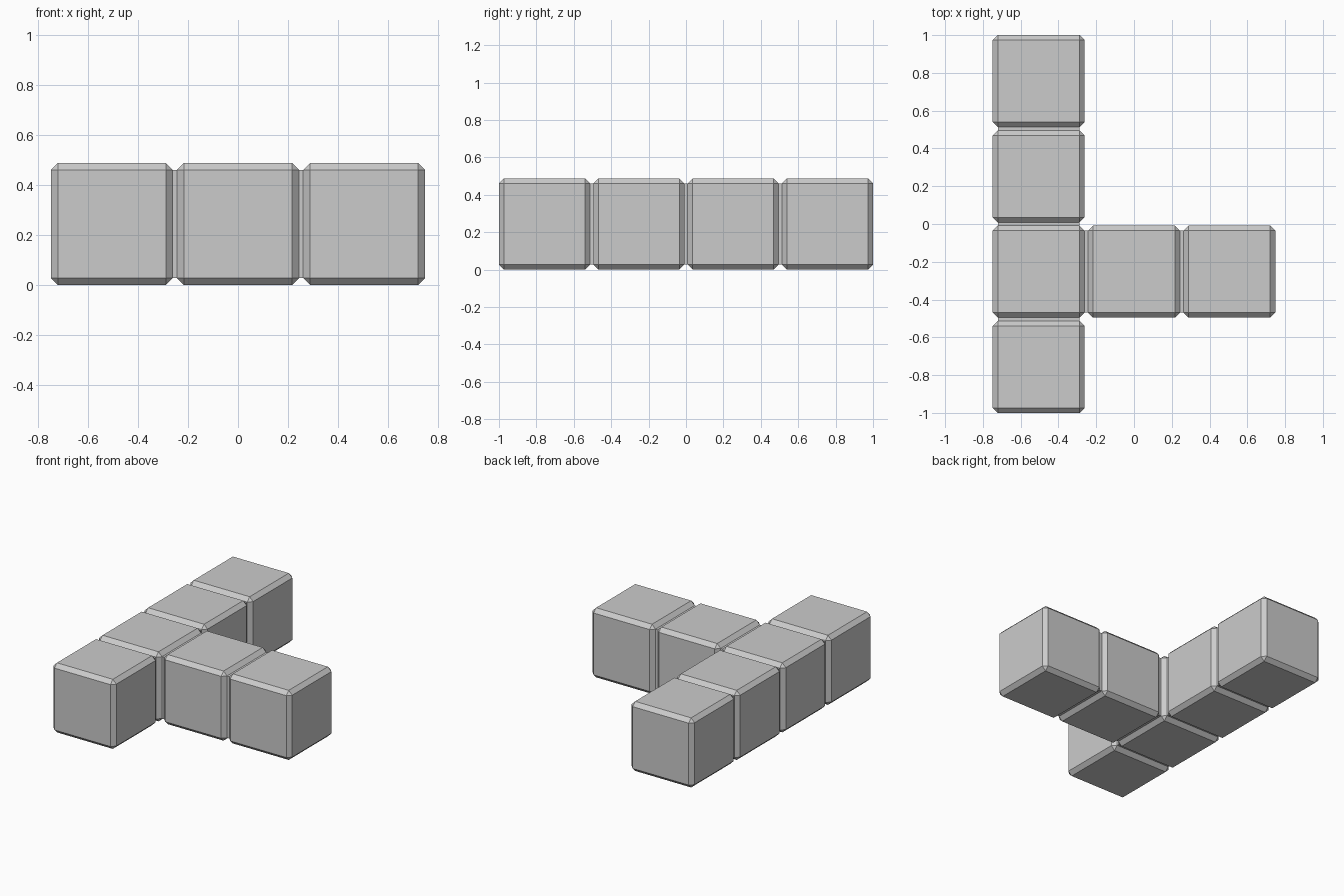
import bpy
import bmesh
from mathutils import Matrix, Vector

default = bpy.data.objects.get("Cube")
if default:
    bpy.data.objects.remove(default, do_unlink=True)

SIZE = 0.487               # edge of one block
PITCH = (2 - SIZE) / 3     # spacing of block centres
BEVEL = 0.027

# Single grey material
grey = bpy.data.materials.new("plain grey")
grey.use_nodes = True
grey.diffuse_color = (0.6, 0.6, 0.6, 1)
grey.node_tree.nodes["Principled BSDF"].inputs["Base Color"].default_value = (0.6, 0.6, 0.6, 1)

# Grid cells: a row of four along y, with an arm of two towards +x
cells = [(0, j) for j in range(4)] + [(1, 1), (2, 1)]


def centre(cell):
    return Vector(((cell[0] - 1) * PITCH, (cell[1] - 1.5) * PITCH, SIZE / 2))


# Chamfered blocks
bm = bmesh.new()
for cell in cells:
    block = bmesh.new()
    bmesh.ops.create_cube(block, size=SIZE, matrix=Matrix.Translation(centre(cell)))
    bmesh.ops.bevel(block, geom=block.edges[:], offset=BEVEL, offset_type='OFFSET',
                    segments=1, affect='EDGES', clamp_overlap=True)
    piece = bpy.data.meshes.new("block_piece")
    block.to_mesh(piece)
    block.free()
    bm.from_mesh(piece)
    bpy.data.meshes.remove(piece)


def face_at(point):
    return min(bm.faces, key=lambda f: (f.calc_center_median() - point).length)


# Necks joining neighbouring blocks through their flat faces
for cell in cells:
    for step in ((1, 0), (0, 1)):
        neighbour = (cell[0] + step[0], cell[1] + step[1])
        if neighbour not in cells:
            continue
        reach = Vector((step[0], step[1], 0)) * SIZE / 2
        ends = [face_at(centre(cell) + reach), face_at(centre(neighbour) - reach)]
        edges = [e for f in ends for e in f.edges]
        bmesh.ops.delete(bm, geom=ends, context='FACES_ONLY')
        bmesh.ops.bridge_loops(bm, edges=edges)

bmesh.ops.recalc_face_normals(bm, faces=bm.faces[:])
mesh = bpy.data.meshes.new("joined_blocks")
bm.to_mesh(mesh)
bm.free()
mesh.materials.append(grey)
blocks = bpy.data.objects.new("joined_blocks", mesh)
bpy.context.collection.objects.link(blocks)
